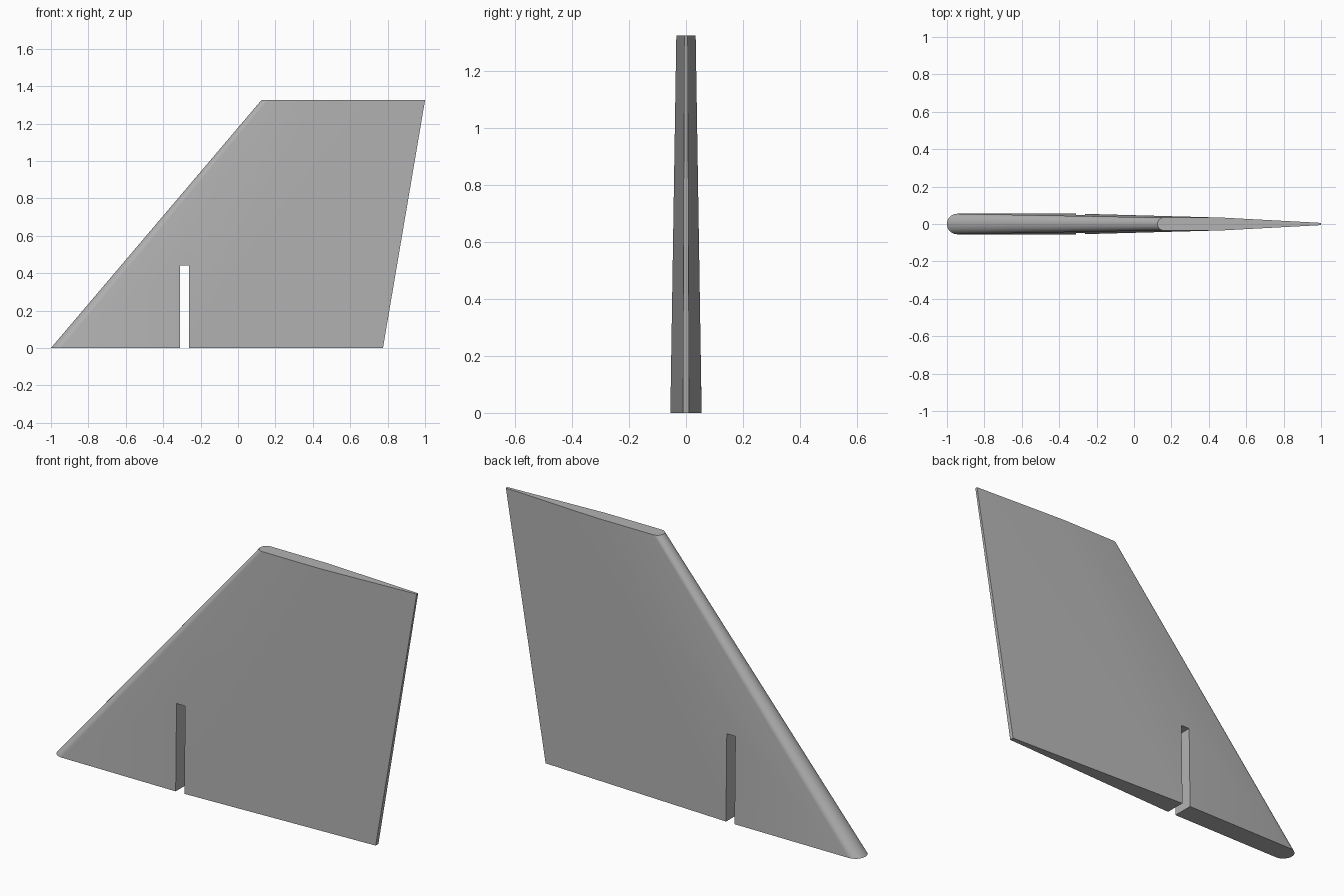
import bpy, bmesh, math

cube = bpy.data.objects.get("Cube")
if cube:
    bpy.data.objects.remove(cube, do_unlink=True)

HEIGHT = 1.325

# Plain grey finish
grey = bpy.data.materials.new("plain_grey")
grey.use_nodes = True
colour = (0.45, 0.45, 0.45, 1)
grey.diffuse_color = colour
grey.node_tree.nodes["Principled BSDF"].inputs["Base Color"].default_value = colour


def section(lead, trail, half, trail_half, z, steps=16):
    """Round nose, parallel sides to 40% chord, then a straight taper."""
    crease = lead + 0.4 * (trail - lead)
    points = [(trail, trail_half), (crease, half)]
    for i in range(steps + 1):
        a = math.pi * (0.5 + i / steps)
        points.append((lead + half * (1 + math.cos(a)), half * math.sin(a)))
    points += [(crease, -half), (trail, -trail_half)]
    return [(x, y, z) for x, y in points]


# Swept fin lofted from root to tip
bm = bmesh.new()
root = [bm.verts.new(p) for p in section(-1, 0.775, 0.055, 0.011, 0)]
tip = [bm.verts.new(p) for p in section(0.125, 1, 0.034, 0.006, HEIGHT)]
n = len(root)
for i in range(n):
    j = (i + 1) % n
    bm.faces.new((root[i], root[j], tip[j], tip[i]))
bm.faces.new(root[::-1])
bm.faces.new(tip)
bmesh.ops.recalc_face_normals(bm, faces=bm.faces)
mesh = bpy.data.meshes.new("fin")
bm.to_mesh(mesh)
bm.free()
mesh.materials.append(grey)
fin = bpy.data.objects.new("fin", mesh)
bpy.context.collection.objects.link(fin)

# Mounting slot cut up from the root
bpy.ops.mesh.primitive_cube_add(size=1, location=(-0.285, 0, 0.17))
cutter = bpy.context.object
cutter.name = "slot_cutter"
cutter.scale = (0.048, 0.4, 0.54)
cutter.hide_render = True
cutter.data.materials.append(grey)
cut = fin.modifiers.new("slot", "BOOLEAN")
cut.operation = "DIFFERENCE"
cut.solver = "EXACT"
cut.object = cutter

bpy.ops.object.select_all(action="DESELECT")
fin.select_set(True)
bpy.context.view_layer.objects.active = fin
bpy.ops.object.modifier_apply(modifier=cut.name)
bpy.data.objects.remove(cutter, do_unlink=True)
bpy.ops.object.shade_smooth_by_angle(angle=math.radians(30))
